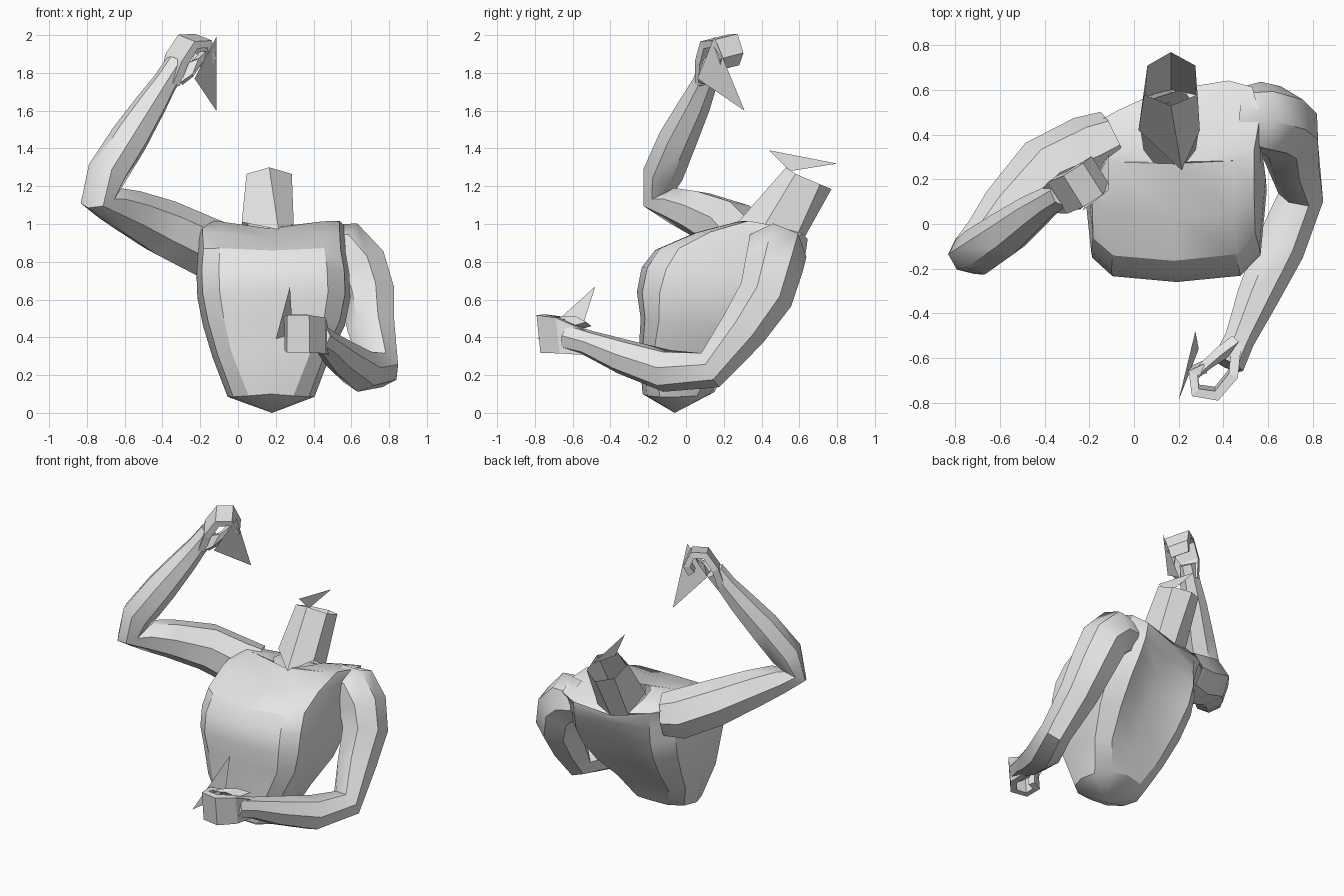
import bpy, bmesh, math
from mathutils import Vector

cube = bpy.data.objects.get("Cube")
if cube:
    bpy.data.objects.remove(cube)

grey = bpy.data.materials.new("plain_grey")
grey.use_nodes = True
GREY = (0.8, 0.8, 0.8, 1)
grey.diffuse_color = GREY
grey.node_tree.nodes["Principled BSDF"].inputs["Base Color"].default_value = GREY


def make(name, verts, faces, angle=35, fix=True):
    """Mesh object with the grey material and smooth shading below an angle."""
    mesh = bpy.data.meshes.new(name)
    mesh.from_pydata([tuple(v) for v in verts], [], faces)
    if fix:
        bm = bmesh.new()
        bm.from_mesh(mesh)
        bmesh.ops.recalc_face_normals(bm, faces=bm.faces)
        bm.to_mesh(mesh)
        bm.free()
    mesh.materials.append(grey)
    obj = bpy.data.objects.new(name, mesh)
    bpy.context.collection.objects.link(obj)
    bpy.ops.object.select_all(action="DESELECT")
    obj.select_set(True)
    bpy.context.view_layer.objects.active = obj
    bpy.ops.object.shade_smooth_by_angle(angle=math.radians(angle))
    return obj


def loft(name, rings, start=None, end=None, angle=35):
    """Skin over rings of equal length, closed by a fan to each given tip."""
    n = len(rings[0])
    verts = [v for ring in rings for v in ring]
    faces = []
    for r in range(len(rings) - 1):
        for i in range(n):
            a, b = r * n + i, r * n + (i + 1) % n
            faces.append((a, b, b + n, a + n))
    for tip, base in ((start, 0), (end, (len(rings) - 1) * n)):
        if tip is not None:
            verts.append(tip)
            faces += [(base + i, base + (i + 1) % n, len(verts) - 1) for i in range(n)]
    return make(name, verts, faces, angle)


def limb(name, path, sides=7):
    """Faceted tube through (x, y, z, radius) stations, open at the shoulder."""
    pts = [Vector(p[:3]) for p in path]
    last = len(pts) - 1
    ref = Vector((0.5, -0.5, 0.3)).normalized()
    rings = []
    for i, p in enumerate(pts):
        tangent = Vector()
        if i > 0:
            tangent += (p - pts[i - 1]).normalized()
        if i < last:
            tangent += (pts[i + 1] - p).normalized()
        tangent.normalize()
        side = (ref - tangent * ref.dot(tangent)).normalized()
        ref = side
        up = tangent.cross(side)
        turns = [math.tau * k / sides for k in range(sides)]
        rings.append([p + path[i][3] * (side * math.cos(t) + up * math.sin(t)) for t in turns])
    return loft(name, rings, end=pts[-1], angle=48)


def curled_hand(name, path, across, widths):
    """Thick flat-shaded strip bent around an empty grip."""
    across = Vector(across).normalized()
    verts, faces = [], []
    for p, w in zip(path, widths):
        verts += [Vector(p) - across * w, Vector(p) + across * w]
    for i in range(len(path) - 1):
        a = 2 * i
        faces.append((a, a + 1, a + 3, a + 2))
    obj = make(name, verts, faces)
    obj.data.shade_flat()
    mod = obj.modifiers.new("thickness", "SOLIDIFY")
    mod.thickness = 0.045
    mod.offset = 0


# Torso: centre x, half width, front (y, z), back (y, z),
# shoulder lift, spine groove, back twist, roundness
stations = [
    (.175, .23, -.23, .1, .15, .11, -.02, 0, 0, .95),
    (.175, .31, -.25, .33, .25, .26, 0, .06, 0, .55),
    (.19, .375, -.24, .5, .4, .42, 0, .13, .02, .5),
    (.19, .405, -.26, .64, .52, .58, 0, .16, .04, .5),
    (.185, .405, -.235, .77, .58, .7, 0, .14, .07, .5),
    (.18, .39, -.165, .86, .6, .8, .02, .07, .1, .5),
    (.175, .39, .03, .92, .6, .86, .05, .02, .11, .5),
    (.175, .39, .27, .975, .59, .88, .06, 0, .11, .5),
    (.16, .13, .26, .97, .6, .88, .04, 0, 0, .8),
]


def torso_ring(xc, half, yf, zf, yb, zb, lift, groove, twist, power, n=12):
    ring = []
    for i in range(n):
        t = math.tau * i / n
        p = power if math.sin(t) > 0 else max(power, .65)
        u = math.copysign(abs(math.cos(t)) ** p, math.cos(t))
        v = math.copysign(abs(math.sin(t)) ** p, math.sin(t))
        k = (1 + v) / 2
        if v < -.99:
            k = groove
        ring.append(Vector((xc + half * u,
                            yb + (yf - yb) * k + twist * u * (1 - k),
                            zb + (zf - zb) * k + lift * abs(u))))
    return ring


loft("torso", [torso_ring(*s) for s in stations], start=(.18, -.06, 0), angle=30)

# Neck: open six-sided tube
neck_base = [(.215, .24, .97), (.02, .42, 1.01), (.05, .57, .9),
             (.165, .6, .88), (.28, .57, .9), (.295, .42, 1.0)]
neck_top = [(.165, .53, 1.3), (.045, .58, 1.265), (.06, .71, 1.21),
            (.165, .77, 1.185), (.275, .71, 1.21), (.285, .58, 1.265)]
loft("neck", [neck_base, neck_top], angle=25)

# Arms, shoulder to wrist
limb("right_arm", [
    (-.09, .375, .87, .14), (-.2, .325, .885, .165), (-.4, .235, .98, .155),
    (-.57, .06, 1.06, .125), (-.67, -.06, 1.1, .1), (-.74, -.14, 1.13, .095),
    (-.69, -.12, 1.27, .11), (-.57, -.04, 1.46, .105),
    (-.455, .05, 1.64, .085), (-.385, .1, 1.75, .068), (-.32, .14, 1.85, .065)])
limb("left_arm", [
    (.46, .485, .865, .13), (.56, .475, .855, .165), (.64, .46, .77, .16),
    (.69, .42, .62, .15), (.71, .3, .44, .13), (.75, .13, .23, .105),
    (.65, -.11, .225, .115), (.545, -.34, .3, .095),
    (.47, -.52, .37, .07), (.42, -.63, .4, .075)])

# Hands: back of hand, knuckles and curled fingers, then a thumb
curled_hand("left_hand",
            [(.46, -.52, .37), (.445, -.67, .41), (.37, -.76, .42),
             (.275, -.745, .42), (.265, -.66, .42), (.32, -.64, .42)],
            (0, -.1, 1), [.065, .095, .1, .1, .09, .08])
curled_hand("left_thumb", [(.43, -.55, .46), (.36, -.6, .49), (.29, -.66, .49)],
            (.5, .7, .2), [.045, .04, .025])
curled_hand("right_hand",
            [(-.36, .115, 1.75), (-.325, .13, 1.87), (-.265, .155, 1.965),
             (-.195, .2, 1.97), (-.17, .23, 1.89), (-.2, .22, 1.84)],
            (.5, -.8, -.2), [.065, .085, .085, .085, .075, .06])
curled_hand("right_thumb", [(-.29, .1, 1.79), (-.23, .1, 1.83), (-.19, .15, 1.89)],
            (.2, .3, 1), [.05, .045, .025])

# Flat pointed blades
blades = {
    "neck_blade": [(.165, .44, 1.39), (.165, .8, 1.32), (.165, .55, 1.28)],
    "left_hand_blade": [(.275, -.48, .67), (.2, -.79, .39), (.29, -.56, .42)],
    "right_hand_blade": [(-.115, .15, 1.99), (-.115, .31, 1.6), (-.23, .06, 1.77)],
}
for blade_name, corners in blades.items():
    make(blade_name, corners, [(0, 1, 2)], fix=False)
